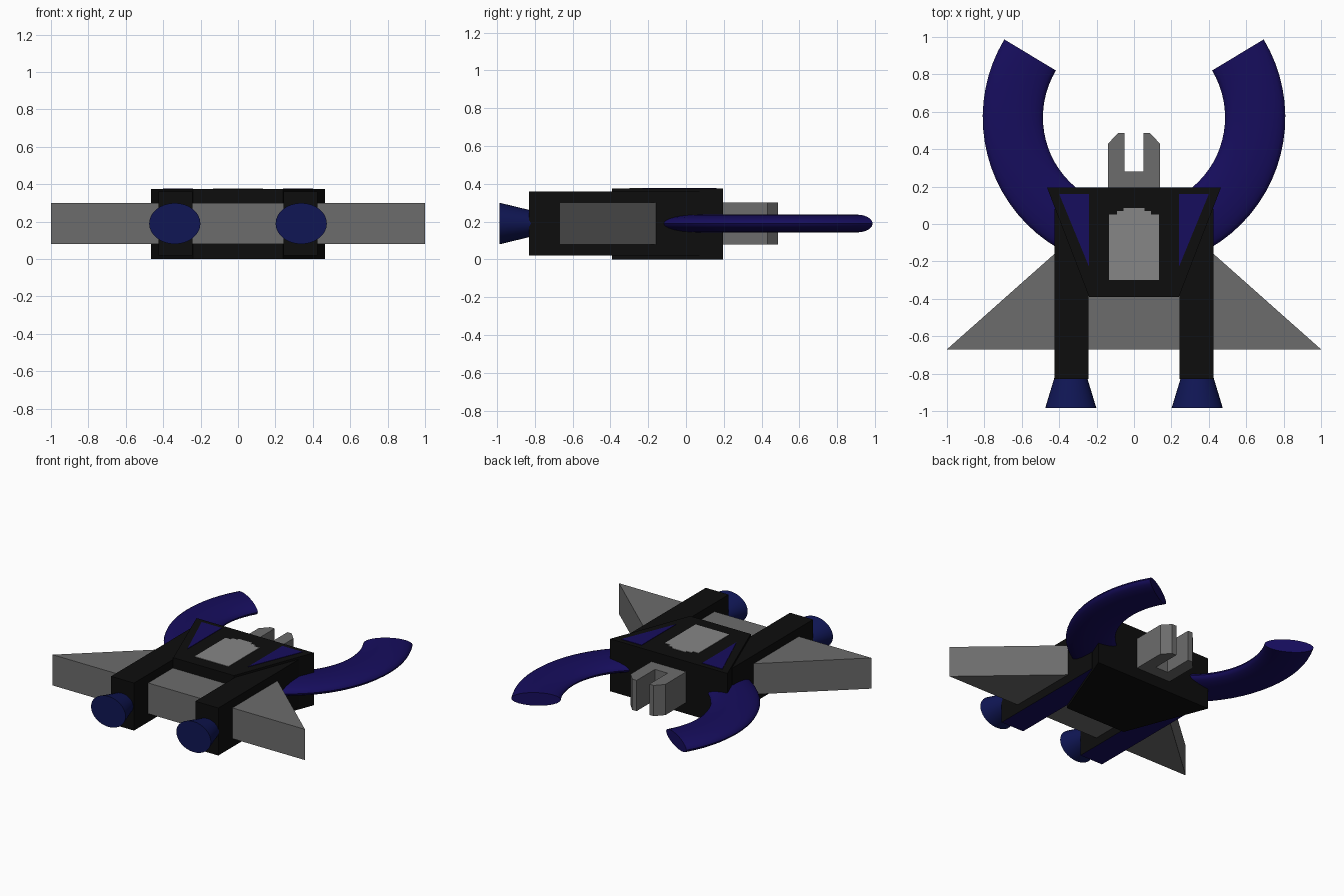
import bpy, bmesh
from math import sin, cos, radians, tau

if "Cube" in bpy.data.objects:
    bpy.data.objects.remove(bpy.data.objects["Cube"])

ZC = 0.19  # mid height of the craft


def material(name, rgb):
    m = bpy.data.materials.new(name)
    m.diffuse_color = (*rgb, 1)
    m.use_nodes = True
    m.node_tree.nodes["Principled BSDF"].inputs["Base Color"].default_value = m.diffuse_color
    return m


BLACK = material("black", (0.004, 0.004, 0.004))
BLUE = material("blue", (0.008, 0.004, 0.11))
NAVY = material("navy", (0.005, 0.008, 0.09))
GREY = material("grey", (0.15, 0.15, 0.15))
PALE = material("pale_grey", (0.24, 0.24, 0.24))


def finish(name, bm, *mats):
    bmesh.ops.recalc_face_normals(bm, faces=bm.faces)
    me = bpy.data.meshes.new(name)
    bm.to_mesh(me)
    bm.free()
    ob = bpy.data.objects.new(name, me)
    bpy.context.collection.objects.link(ob)
    for m in mats:
        me.materials.append(m)
    return ob


def prism(name, outline, z0, z1, *mats):
    """Extrude a plan outline; a second material colours the underside."""
    bm = bmesh.new()
    low = [bm.verts.new((x, y, z0)) for x, y in outline]
    high = [bm.verts.new((x, y, z1)) for x, y in outline]
    n = len(outline)
    bottom = bm.faces.new(low)
    bm.faces.new(high)
    for i in range(n):
        j = (i + 1) % n
        bm.faces.new((low[i], low[j], high[j], high[i]))
    if len(mats) > 1:
        bottom.material_index = 1
    return finish(name, bm, *mats)


def tube(name, rings, mat):
    """Skin a list of closed rings and cap both ends."""
    bm = bmesh.new()
    rows = [[bm.verts.new(p) for p in r] for r in rings]
    n = len(rows[0])
    for a, b in zip(rows, rows[1:]):
        for i in range(n):
            j = (i + 1) % n
            bm.faces.new((a[i], a[j], b[j], b[i]))
    bm.faces.new(rows[0])
    bm.faces.new(rows[-1])
    ob = finish(name, bm, mat)
    bpy.ops.object.select_all(action='DESELECT')
    ob.select_set(True)
    bpy.context.view_layer.objects.active = ob
    bpy.ops.object.shade_smooth_by_angle(angle=radians(40))
    return ob


def sym(half):
    """Complete a right-hand outline with its mirror image."""
    return half + [(-x, y) for x, y in reversed(half)]


# Central hull, wings and front fork
prism("hull", sym([(0.24, -0.39), (0.465, 0.195)]), 0, 0.375, BLACK)
prism("wings", sym([(1, -0.67), (0.42, -0.155), (0.2, -0.1)]), 0.08, 0.3, GREY)
prism("front_fork", sym([(0.138, 0.1), (0.138, 0.43), (0.085, 0.487),
                         (0.05, 0.487), (0.05, 0.28)]), 0.08, 0.3, GREY)

# Stepped canopy panel on the roof
prism("canopy_panel", sym([(0.134, -0.3), (0.134, 0.05), (0.092, 0.05),
                           (0.092, 0.07), (0.055, 0.07), (0.055, 0.086)]),
      0.36, 0.378, PALE)

# Engine pods, nozzles and roof triangles on each side
for s, side in ((-1, "left"), (1, "right")):
    pod = [(0.243, -0.83), (0.425, -0.83), (0.425, 0.08), (0.243, 0.08)]
    prism(side + "_engine_pod", [(s * x, y) for x, y in pod],
          0.02, 0.36, BLACK, BLUE)
    tri = [(0.24, -0.23), (0.40, 0.16), (0.24, 0.16)]
    prism(side + "_roof_triangle", [(s * x, y) for x, y in tri],
          0.36, 0.378, BLUE)
    rings = [[(s * 0.338 + r * cos(tau * i / 32), y,
               ZC + 0.8 * r * sin(tau * i / 32)) for i in range(32)]
             for y, r in ((-0.82, 0.087), (-0.985, 0.137))]
    tube(side + "_nozzle", rings, NAVY)

# Front claw arc: flattened partial ring running through the hull
arc = []
for k in range(49):
    a = radians(-211 + 242 * k / 48)
    ring = []
    for i in range(24):
        t = tau * i / 24
        r = 0.648 + 0.161 * cos(t)
        ring.append((r * cos(a), 0.57 + r * sin(a), ZC + 0.047 * sin(t)))
    arc.append(ring)
tube("claw_arc", arc, BLUE)
